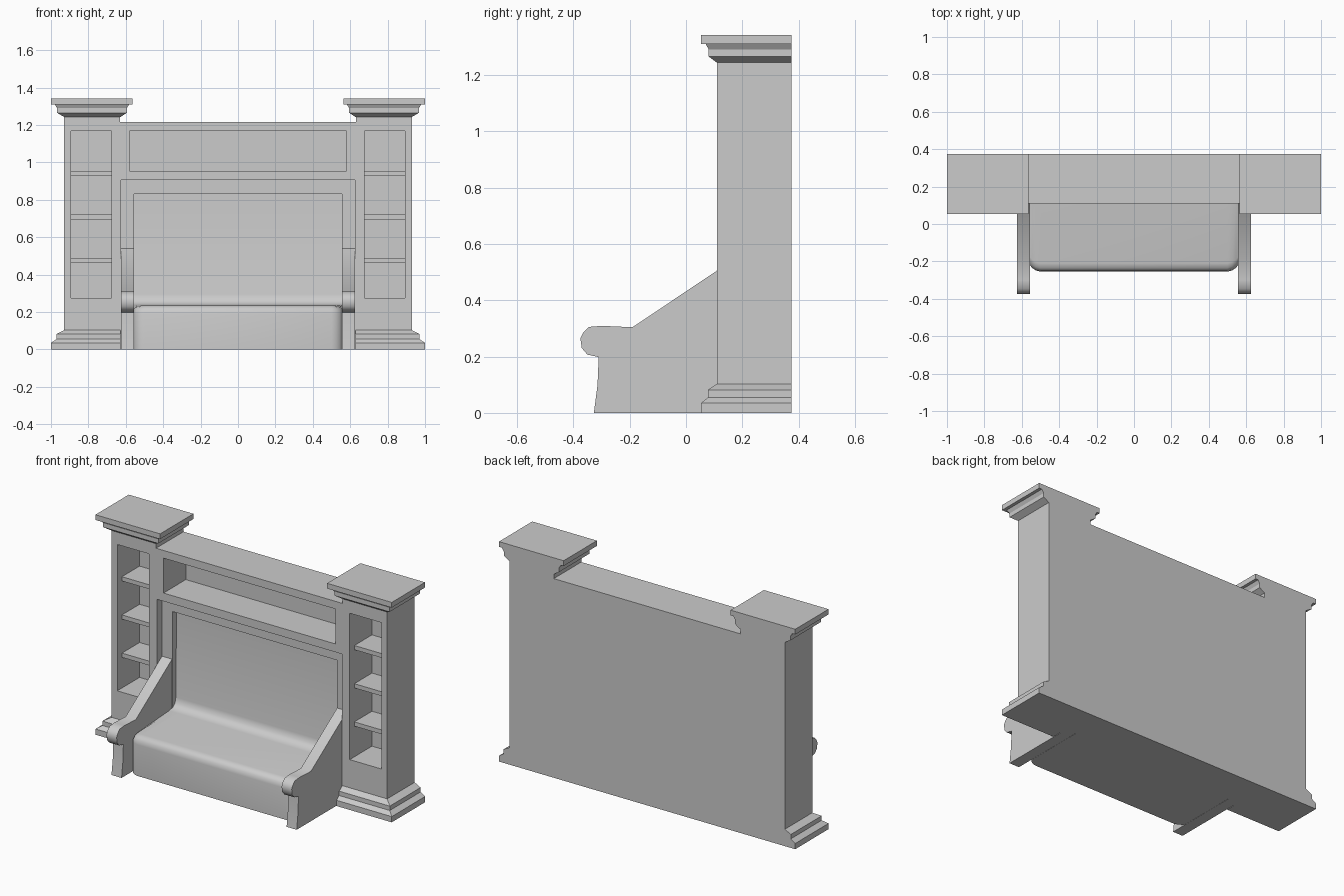
import bpy, bmesh, math

if "Cube" in bpy.data.objects:
    bpy.data.objects.remove(bpy.data.objects["Cube"], do_unlink=True)

grey = bpy.data.materials.new("plain_grey")
grey.use_nodes = True
COLOUR = (0.6, 0.6, 0.6, 1)
grey.diffuse_color = COLOUR
grey.node_tree.nodes["Principled BSDF"].inputs["Base Color"].default_value = COLOUR

BACK, FRONT = 0.375, 0.11


def loft(name, rings, smooth=0):
    """Closed solid through matching rings of points, capped at both ends."""
    bm = bmesh.new()
    loops = [[bm.verts.new(p) for p in ring] for ring in rings]
    n = len(loops[0])
    for a, b in zip(loops, loops[1:]):
        for i in range(n):
            j = (i + 1) % n
            bm.faces.new((a[i], a[j], b[j], b[i]))
    bm.faces.new(loops[0])
    bm.faces.new(loops[-1])
    bmesh.ops.recalc_face_normals(bm, faces=bm.faces)
    mesh = bpy.data.meshes.new(name)
    bm.to_mesh(mesh)
    bm.free()
    mesh.materials.append(grey)
    ob = bpy.data.objects.new(name, mesh)
    bpy.context.collection.objects.link(ob)
    if smooth:
        bpy.ops.object.select_all(action='DESELECT')
        ob.select_set(True)
        bpy.context.view_layer.objects.active = ob
        bpy.ops.object.shade_smooth_by_angle(angle=math.radians(smooth))
    return ob


def rect(x0, x1, y0, y1, z):
    return [(x0, y0, z), (x1, y0, z), (x1, y1, z), (x0, y1, z)]


def box(name, x0, x1, y0, y1, z0, z1):
    return loft(name, [rect(x0, x1, y0, y1, z) for z in (z0, z1)])


# Wall with a tower at each end, raised above the middle
half = [(0.93, 0), (0.93, 1.245), (0.63, 1.245), (0.63, 1.215)]
outline = half + [(-x, z) for x, z in reversed(half)]
wall = loft("wall_and_towers", [[(x, y, z) for x, z in outline] for y in (FRONT, BACK)])

# Recesses cut from the front
cutters = [
    box("niche_cutter", -0.58, 0.58, 0, 0.325, 0.955, 1.168),
    box("frame_cutter", -0.625, 0.625, 0, 0.16, -0.1, 0.905),
    box("seat_cutter", -0.555, 0.555, -0.05, 0.21, -0.2, 0.83),
    box("right_bookcase_cutter", -0.892, -0.677, 0, 0.325, 0.275, 1.168),
    box("left_bookcase_cutter", 0.677, 0.892, 0, 0.325, 0.275, 1.168),
]
for cutter in cutters:
    mod = wall.modifiers.new(cutter.name, 'BOOLEAN')
    mod.operation = 'DIFFERENCE'
    mod.solver = 'EXACT'
    mod.object = cutter
    cutter.hide_render = True
    cutter.hide_viewport = False
    cutter.display_type = 'WIRE'

# Apply the cuts and discard the cutters
bpy.context.view_layer.update()
graph = bpy.context.evaluated_depsgraph_get()
cut_mesh = bpy.data.meshes.new_from_object(wall.evaluated_get(graph))
wall.modifiers.clear()
wall.data = cut_mesh
for cutter in cutters:
    bpy.data.objects.remove(cutter, do_unlink=True)

# Moulding steps: outward offset and height
BASE = [(0.07, 0), (0.07, 0.035), (0.04, 0.055), (0.04, 0.082), (0, 0.103)]
CAP = [(0, 1.243), (0.037, 1.265), (0.037, 1.29), (0.05, 1.31), (0.07, 1.31), (0.07, 1.342)]

# Bench end profile in y and z, with a rounded scroll at the front
ARM = [(-0.327, 0), (-0.314, 0.1), (-0.31, 0.198), (-0.35, 0.207), (-0.37, 0.23),
       (-0.375, 0.265), (-0.365, 0.285), (-0.345, 0.305), (-0.3, 0.309),
       (-0.19, 0.304), (0.165, 0.542), (0.165, 0)]

for side, s in (("left", 1), ("right", -1)):
    def moulding(name, steps, inner):
        rings = []
        for out, z in steps:
            xs = sorted((s * (0.628 - out * inner), s * (0.93 + out)))
            rings.append(rect(*xs, FRONT - out * 0.8, BACK, z))
        loft(side + name, rings)

    moulding("_tower_base", BASE, 0)
    moulding("_tower_cap", CAP, 0.92)

    # Shelves sit a little behind the tower front
    xs = sorted((s * 0.67, s * 0.9))
    for i in range(3):
        z = 0.462 + i * 0.233
        box(f"{side}_shelf_{i + 1}", *xs, 0.155, 0.33, z, z + 0.026)

    loft(side + "_bench_end", [[(s * x, y, z) for y, z in ARM] for x in (0.557, 0.625)], 40)

# Seat and backrest in one smooth sweep, softened at the front corners
SEAT = [(-0.255, 0), (-0.255, 0.19), (-0.25, 0.215), (-0.235, 0.23), (-0.21, 0.236),
        (0.13, 0.236), (0.165, 0.243), (0.186, 0.262), (0.194, 0.295),
        (0.2, 0.83), (0.22, 0.83), (0.22, 0)]
ends = [(0.556, 0.035), (0.545, 0.02), (0.525, 0.007), (0.5, 0)]
stations = [(-x, d) for x, d in ends] + [(x, d) for x, d in reversed(ends)]
rings = []
for x, d in stations:
    rings.append([(x, y + (d if y < -0.2 else 0), z - (d * 0.5 if y < -0.2 and z > 0.2 else 0))
                  for y, z in SEAT])
loft("seat_and_backrest", rings, 40)
